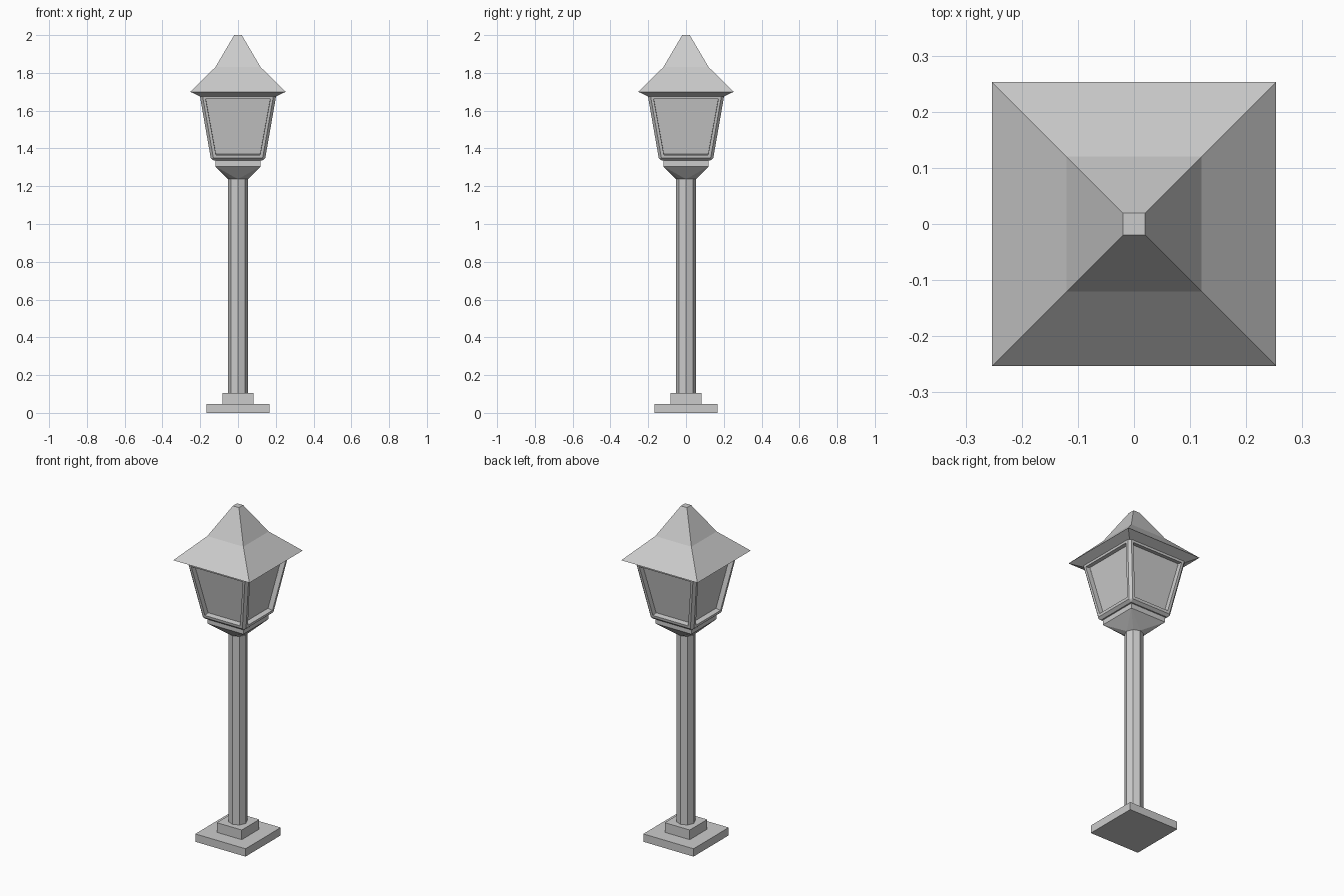
import bpy, bmesh, math

cube = bpy.data.objects.get("Cube")
if cube:
    bpy.data.objects.remove(cube, do_unlink=True)

GREY = (0.6, 0.6, 0.6, 1)
metal = bpy.data.materials.new("grey metal")
metal.use_nodes = True
metal.diffuse_color = GREY
metal.node_tree.nodes["Principled BSDF"].inputs["Base Color"].default_value = GREY


def finish(name, bm):
    bmesh.ops.recalc_face_normals(bm, faces=bm.faces)
    mesh = bpy.data.meshes.new(name)
    bm.to_mesh(mesh)
    bm.free()
    mesh.materials.append(metal)
    obj = bpy.data.objects.new(name, mesh)
    bpy.context.collection.objects.link(obj)
    return obj


def ring(bm, half, z, sides):
    """Square ring by half width, or a polygon with a corner on each axis."""
    radius, turn = (half * math.sqrt(2), math.pi / 4) if sides == 4 else (half, 0)
    angles = [turn + math.tau * i / sides for i in range(sides)]
    return [bm.verts.new((radius * math.cos(a), radius * math.sin(a), z)) for a in angles]


def stack(profile, sides=4):
    """Closed solid through rings of (half width, height)."""
    bm = bmesh.new()
    rings = [ring(bm, half, z, sides) for half, z in profile]
    for low, high in zip(rings, rings[1:]):
        for i in range(sides):
            j = (i + 1) % sides
            bm.faces.new((low[i], low[j], high[j], high[i]))
    bm.faces.new(rings[0][::-1])
    bm.faces.new(rings[-1])
    return bm


# Stepped foot and octagonal post
finish("base_plate", stack([(0.167, 0), (0.167, 0.047)]))
finish("base_step", stack([(0.083, 0.047), (0.083, 0.105)]))
finish("post", stack([(0.052, 0.105), (0.052, 1.24)], 8))

# Flared cup: an octagonal foot blended into a square rim
bm = bmesh.new()
foot = ring(bm, 0.052, 1.237, 8)
rim = ring(bm, 0.12, 1.305, 4)
for k in range(4):
    axis, corner, after = foot[2 * k], foot[2 * k + 1], foot[(2 * k + 2) % 8]
    bm.faces.new((axis, corner, rim[k]))
    bm.faces.new((corner, after, rim[k]))
    bm.faces.new((after, rim[(k + 1) % 4], rim[k]))
bm.faces.new(foot[::-1])
bm.faces.new(rim)
finish("cup", bm)
finish("cup_rim", stack([(0.12, 1.305), (0.12, 1.337)]))

# Lantern with chamfered edges and a recessed pane on each side
bm = stack([(0.142, 1.335), (0.204, 1.69)])
bmesh.ops.recalc_face_normals(bm, faces=bm.faces)
bmesh.ops.bevel(bm, geom=bm.edges[:], offset=0.014, segments=1, affect='EDGES')
bm.normal_update()
sides = [f for f in bm.faces if f.calc_area() > 0.04 and abs(f.normal.z) < 0.5]
bmesh.ops.inset_individual(bm, faces=sides, thickness=0.021)
bmesh.ops.inset_individual(bm, faces=sides, thickness=0, depth=-0.03)
finish("lantern", bm)

# Roof with sloping eaves underneath
finish("roof", stack([(0.2, 1.675), (0.253, 1.7), (0.12, 1.83), (0.02, 2)]))
